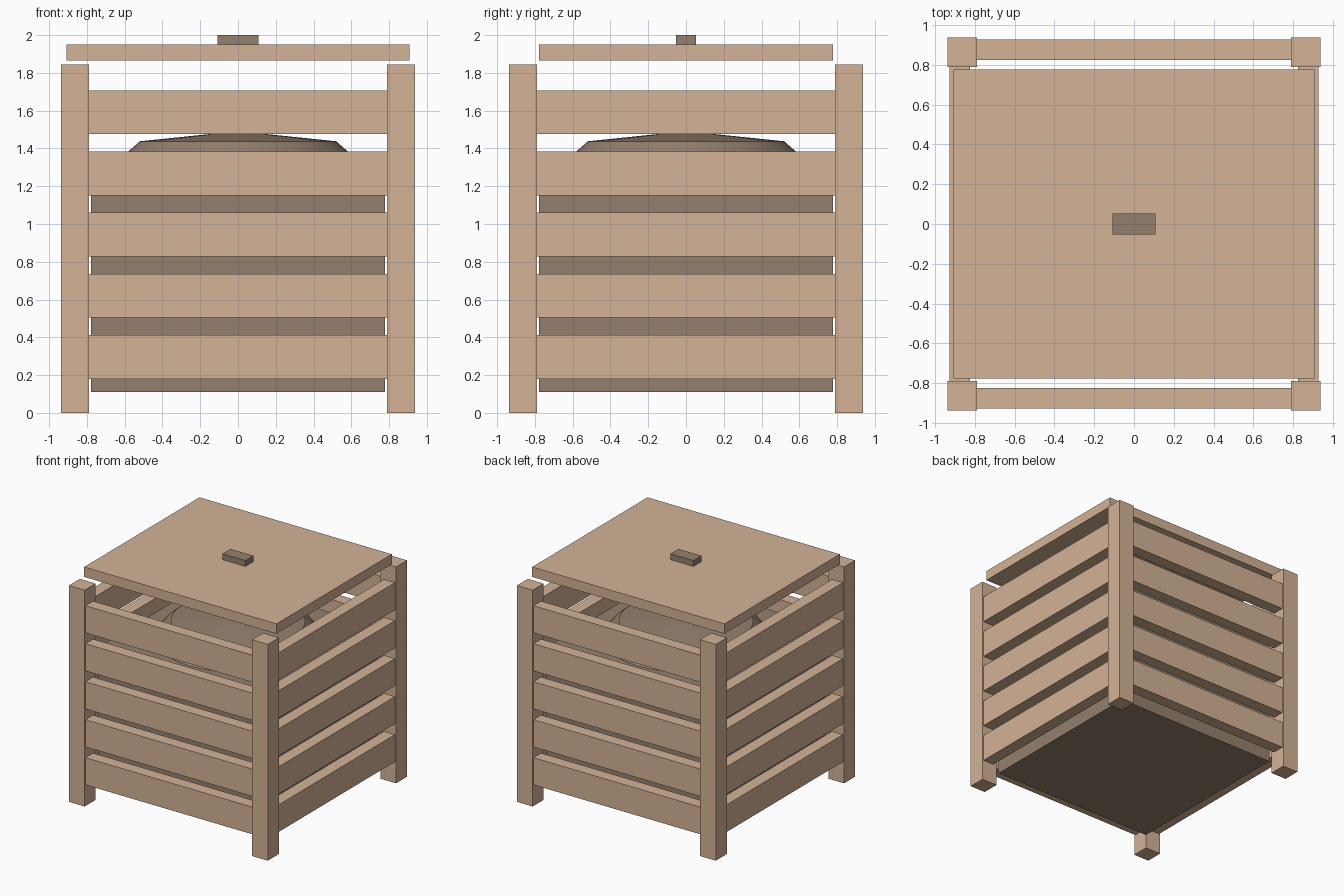
import bpy, bmesh, math

if "Cube" in bpy.data.objects:
    bpy.data.objects.remove(bpy.data.objects["Cube"])


def srgb(r, g, b):
    return tuple((c / 255 / 12.92) if c < 10 else ((c / 255 + 0.055) / 1.055) ** 2.4
                 for c in (r, g, b)) + (1.0,)


def material(name, color):
    m = bpy.data.materials.new(name)
    m.diffuse_color = color
    m.use_nodes = True
    m.node_tree.nodes["Principled BSDF"].inputs["Base Color"].default_value = m.diffuse_color
    return m


wood = material("light_wood", srgb(212, 179, 150))
dark = material("dark_brown", srgb(148, 128, 109))


def box(name, x, y, z, mat):
    """Box from (min, max) ranges on each axis."""
    bm = bmesh.new()
    bmesh.ops.create_cube(bm, size=1)
    for v in bm.verts:
        for i, (lo, hi) in enumerate((x, y, z)):
            v.co[i] = lo if v.co[i] < 0 else hi
    me = bpy.data.meshes.new(name)
    bm.to_mesh(me)
    bm.free()
    me.materials.append(mat)
    ob = bpy.data.objects.new(name, me)
    bpy.context.collection.objects.link(ob)
    return ob


def span(s, lo, hi):
    return (lo, hi) if s > 0 else (-hi, -lo)


# Corner posts
for sx in (-1, 1):
    for sy in (-1, 1):
        box("corner_post", span(sx, 0.79, 0.938), span(sy, 0.79, 0.938), (0, 1.845), wood)

# Five slats on each of the four sides
for i in range(5):
    z = 0.18 + i * 0.324
    for s in (-1, 1):
        box("slat_front_back", (-0.795, 0.795), span(s, 0.824, 0.927), (z, z + 0.232), wood)
        box("slat_side", span(s, 0.824, 0.927), (-0.795, 0.795), (z, z + 0.232), wood)

# Filling block inside the slats
box("filling", (-0.777, 0.777), (-0.777, 0.777), (0.11, 1.30), dark)

# Rounded heap on top of the filling, turned from a profile
profile = [(0.0, 1.485), (0.15, 1.476), (0.52, 1.438), (0.58, 1.385), (0.66, 1.29)]
bm = bmesh.new()
verts = [bm.verts.new((r, 0, z)) for r, z in profile]
edges = [bm.edges.new(p) for p in zip(verts, verts[1:])]
bmesh.ops.spin(bm, geom=verts + edges, cent=(0, 0, 0), axis=(0, 0, 1),
               angle=math.tau, steps=32, use_merge=True)
bmesh.ops.remove_doubles(bm, verts=bm.verts, dist=1e-4)
bmesh.ops.holes_fill(bm, edges=[e for e in bm.edges if e.is_boundary], sides=0)
bmesh.ops.recalc_face_normals(bm, faces=bm.faces)
me = bpy.data.meshes.new("heap")
bm.to_mesh(me)
bm.free()
me.materials.append(dark)
heap = bpy.data.objects.new("heap", me)
bpy.context.collection.objects.link(heap)
bpy.context.view_layer.objects.active = heap
heap.select_set(True)
bpy.ops.object.shade_smooth_by_angle(angle=math.radians(30))

# Lid with its handle
box("lid", (-0.907, 0.907), (-0.777, 0.777), (1.865, 1.95), wood)
box("lid_handle", (-0.108, 0.108), (-0.054, 0.054), (1.945, 2.0), dark)
